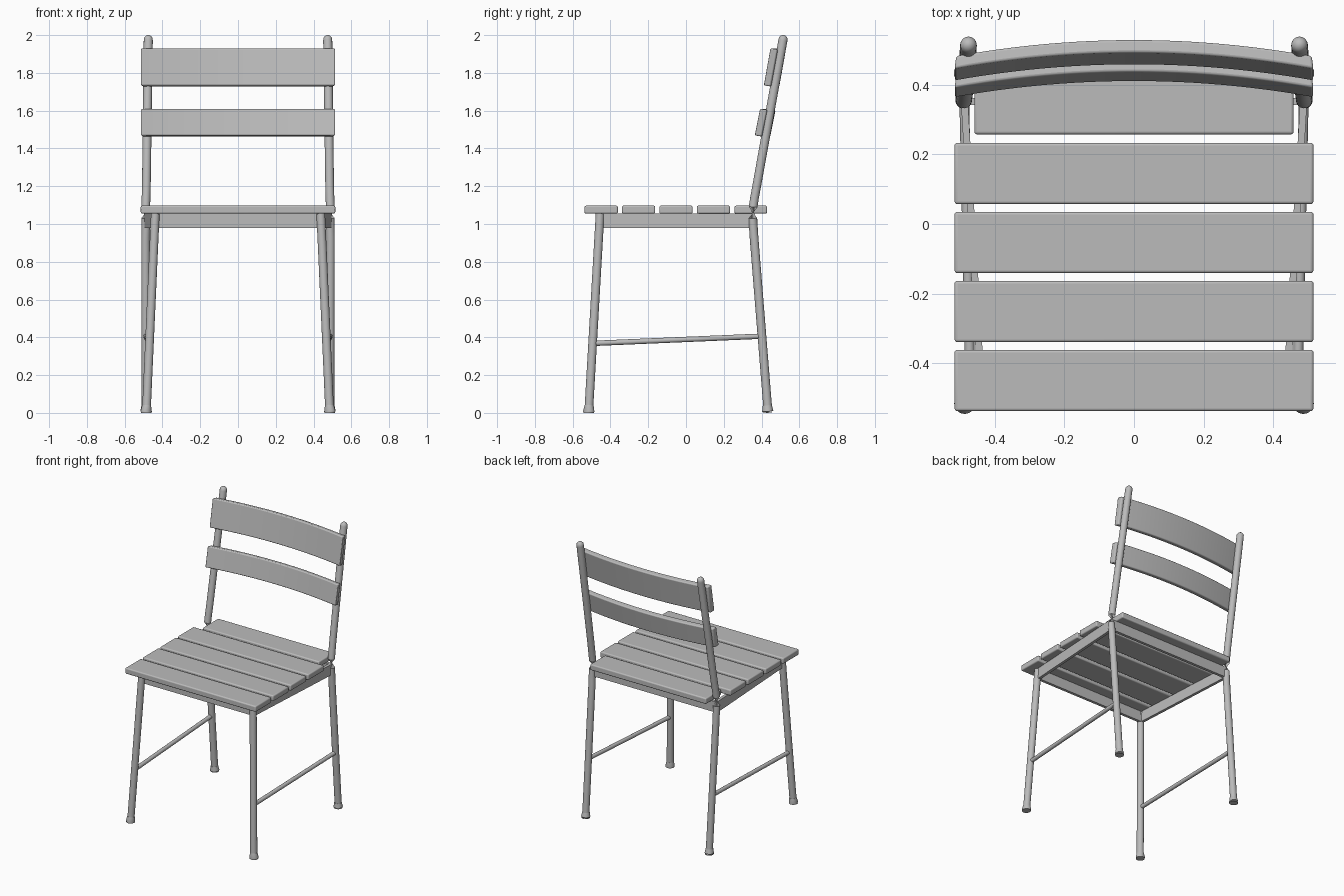
import bpy, bmesh, math
from mathutils import Vector, Matrix

if "Cube" in bpy.data.objects:
    bpy.data.objects.remove(bpy.data.objects["Cube"])

grey = bpy.data.materials.new("grey paint")
grey.diffuse_color = (0.5, 0.5, 0.5, 1)
grey.use_nodes = True
grey.node_tree.nodes["Principled BSDF"].inputs["Base Color"].default_value = grey.diffuse_color


def finish(name, bm, mirror=False, bevel=0.0):
    bmesh.ops.recalc_face_normals(bm, faces=bm.faces)
    me = bpy.data.meshes.new(name)
    bm.to_mesh(me)
    bm.free()
    me.materials.append(grey)
    ob = bpy.data.objects.new(name, me)
    bpy.context.collection.objects.link(ob)
    if bevel:
        b = ob.modifiers.new("soft edges", 'BEVEL')
        b.width, b.segments, b.limit_method = bevel, 3, 'ANGLE'
        b.angle_limit = math.radians(40)
    if mirror:
        ob.modifiers.new("mirror", 'MIRROR').use_mirror_merge = False
    bpy.ops.object.select_all(action='DESELECT')
    ob.select_set(True)
    bpy.context.view_layer.objects.active = ob
    bpy.ops.object.shade_smooth_by_angle(angle=math.radians(35))
    return ob


def tube(name, path, sides=24):
    """Round tube through (x, y, z, radius) stations, mirrored to both sides."""
    bm = bmesh.new()
    pts = [Vector(p[:3]) for p in path]
    rings = []
    for i, p in enumerate(pts):
        d = pts[min(i + 1, len(pts) - 1)] - pts[max(i - 1, 0)]
        q = d.to_track_quat('Z', 'Y')
        rings.append([bm.verts.new(p + q @ Vector((path[i][3] * math.cos(a), path[i][3] * math.sin(a), 0)))
                      for a in (2 * math.pi * k / sides for k in range(sides))])
    for a, b in zip(rings, rings[1:]):
        for k in range(sides):
            n = (k + 1) % sides
            bm.faces.new((a[k], a[n], b[n], b[k]))
    bm.faces.new(rings[0])
    bm.faces.new(rings[-1])
    return finish(name, bm, mirror=True)


def box(name, centre, size, angle=0.0, mirror=False, bevel=0.0):
    bm = bmesh.new()
    m = Matrix.Translation(centre) @ Matrix.Rotation(angle, 4, 'Z') @ Matrix.Diagonal((*size, 1))
    bmesh.ops.create_cube(bm, size=1, matrix=m)
    return finish(name, bm, mirror, bevel)


def back_slat(name, z0, z1, y0, y1, sag=0.046, thick=0.037, half=0.515, n=24):
    """Board bowed backwards and leaning with the back posts."""
    bm = bmesh.new()
    rings = []
    for i in range(n + 1):
        t = 2 * i / n - 1
        bow = sag * (1 - t * t)
        rings.append([bm.verts.new((t * (half - e), y + bow, z)) for y, z, e in (
            (y0, z0 + 0.006, 0), (y0 + thick, z0, 0.005),
            (y1 + thick, z1 - 0.006, 0.005), (y1, z1, 0))])
    for a, b in zip(rings, rings[1:]):
        for k in range(4):
            bm.faces.new((a[k], a[(k + 1) % 4], b[(k + 1) % 4], b[k]))
    bm.faces.new(rings[0])
    bm.faces.new(rings[-1])
    return finish(name, bm, bevel=0.007)


# seat slats: four wide ones and a shorter one between the back posts
for i in range(4):
    box(f"seat_slat_{i + 1}", (0, -0.449 + 0.198 * i, 1.076), (1.03, 0.176, 0.042), bevel=0.008)
box("seat_slat_5", (0, 0.343, 1.076), (0.916, 0.172, 0.042), bevel=0.008)

# legs with flared feet
R = 0.023
tube("front_leg", [(0.485, -0.515, 0.01, R), (0.438, -0.455, 1.054, R)])
tube("front_foot", [(0.486, -0.515, 0, 0.029), (0.486, -0.515, 0.008, 0.030), (0.484, -0.513, 0.04, 0.024)])
tube("back_leg", [(0.487, 0.434, 0.01, R), (0.489, 0.360, 0.93, R), (0.489, 0.354, 1.03, R),
                  (0.488, 0.355, 1.09, R), (0.487, 0.363, 1.14, R), (0.485, 0.376, 1.21, R),
                  (0.475, 0.513, 1.972, 0.024), (0.475, 0.515, 1.984, 0.023),
                  (0.475, 0.517, 1.994, 0.016), (0.475, 0.518, 2.0, 0.006)])
tube("back_foot", [(0.487, 0.433, 0, 0.029), (0.487, 0.433, 0.008, 0.030), (0.487, 0.430, 0.04, 0.024)])

# side stretchers
tube("side_stretcher", [(0.469, -0.49, 0.368, 0.014), (0.488, 0.40, 0.406, 0.014)], 16)

# seat frame rails
box("front_rail", (0, -0.448, 1.018), (0.88, 0.02, 0.076))
box("back_rail", (0, 0.352, 1.018), (0.97, 0.02, 0.076))
box("side_rail", (0.463, -0.05, 1.018), (0.02, 0.80, 0.076), angle=-math.atan2(0.047, 0.80), mirror=True)

# curved back boards
back_slat("upper_back_slat", 1.728, 1.93, 0.411, 0.446)
back_slat("lower_back_slat", 1.463, 1.61, 0.363, 0.391)
